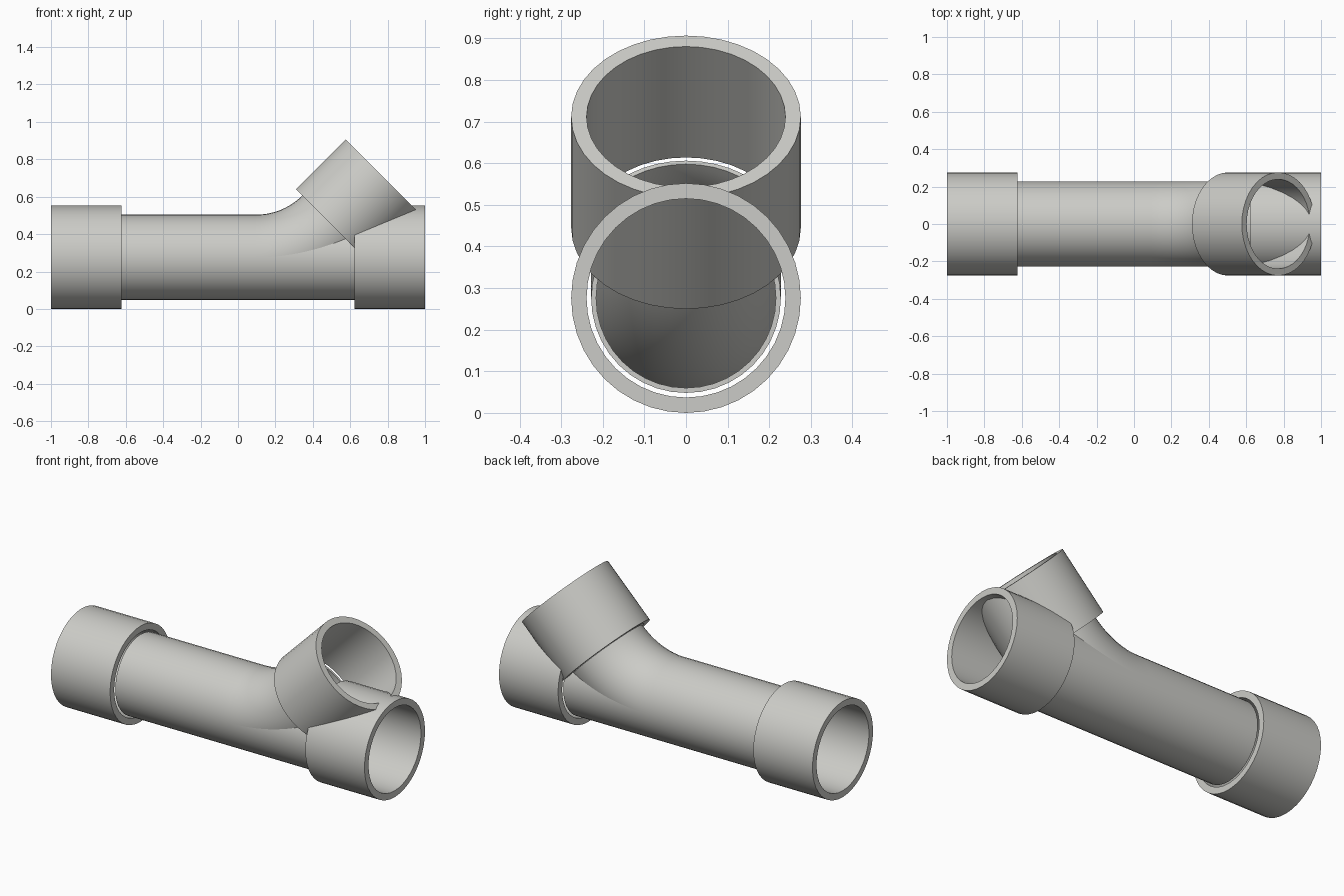
import bpy, bmesh, math
from mathutils import Vector

if "Cube" in bpy.data.objects:
    bpy.data.objects.remove(bpy.data.objects["Cube"])

SIDES = 40
SOCKET_R, SOCKET_BORE = 0.276, 0.239
PIPE_R, PIPE_BORE = 0.228, 0.216
SOCKET_LEN = 0.377
AXIS_Z = SOCKET_R

plastic = bpy.data.materials.new("light_grey_plastic")
plastic.use_nodes = True
grey = (0.6, 0.6, 0.57, 1)
plastic.diffuse_color = grey
plastic.node_tree.nodes["Principled BSDF"].inputs["Base Color"].default_value = grey


def tube(name, path, outer, bore):
    """Hollow tube through (centre, angle) stations lying in the XZ plane."""
    bm = bmesh.new()

    def ring(centre, angle, radius):
        up = Vector((-math.sin(angle), 0, math.cos(angle)))
        side = Vector((0, 1, 0))
        turns = [2 * math.pi * i / SIDES for i in range(SIDES)]
        return [bm.verts.new(centre + radius * (up * math.cos(t) + side * math.sin(t)))
                for t in turns]

    # Outer wall forward, bore back, closed into a loop by the two end rims
    rings = [ring(c, a, outer) for c, a in path]
    rings += [ring(c, a, bore) for c, a in reversed(path)]
    for k, first in enumerate(rings):
        second = rings[(k + 1) % len(rings)]
        for i in range(SIDES):
            j = (i + 1) % SIDES
            bm.faces.new((first[i], first[j], second[j], second[i]))
    bmesh.ops.recalc_face_normals(bm, faces=bm.faces)
    mesh = bpy.data.meshes.new(name)
    bm.to_mesh(mesh)
    bm.free()
    mesh.materials.append(plastic)
    obj = bpy.data.objects.new(name, mesh)
    bpy.context.collection.objects.link(obj)
    bpy.ops.object.select_all(action='DESELECT')
    obj.select_set(True)
    bpy.context.view_layer.objects.active = obj
    bpy.ops.object.shade_smooth_by_angle(angle=math.radians(30))
    return obj


def straight(start, angle, length):
    heading = Vector((math.cos(angle), 0, math.sin(angle)))
    return [(start, angle), (start + heading * length, angle)]


def on_axis(x):
    return Vector((x, 0, AXIS_Z))


# Straight run with a loose socket around each end
inner_end = 1 - SOCKET_LEN
tube("main_pipe", straight(on_axis(-inner_end), 0, 2 * inner_end), PIPE_R, PIPE_BORE)
tube("right_socket", straight(on_axis(-1), 0, SOCKET_LEN), SOCKET_R, SOCKET_BORE)
tube("left_socket", straight(on_axis(inner_end), 0, SOCKET_LEN), SOCKET_R, SOCKET_BORE)

# Branch sweeping up out of the run through an eighth of a turn
BEND_START, BEND_R, BEND = 0.097, 0.577, math.pi / 4
STEPS = 16
bend = []
for s in range(STEPS + 1):
    a = BEND * s / STEPS
    offset = Vector((math.sin(a), 0, 1 - math.cos(a))) * BEND_R
    bend.append((on_axis(BEND_START) + offset, a))
tube("branch_elbow", bend, PIPE_R, PIPE_BORE)

# Angled socket at the end of the branch
tube("branch_socket", straight(bend[-1][0], BEND, SOCKET_LEN), SOCKET_R, SOCKET_BORE)
